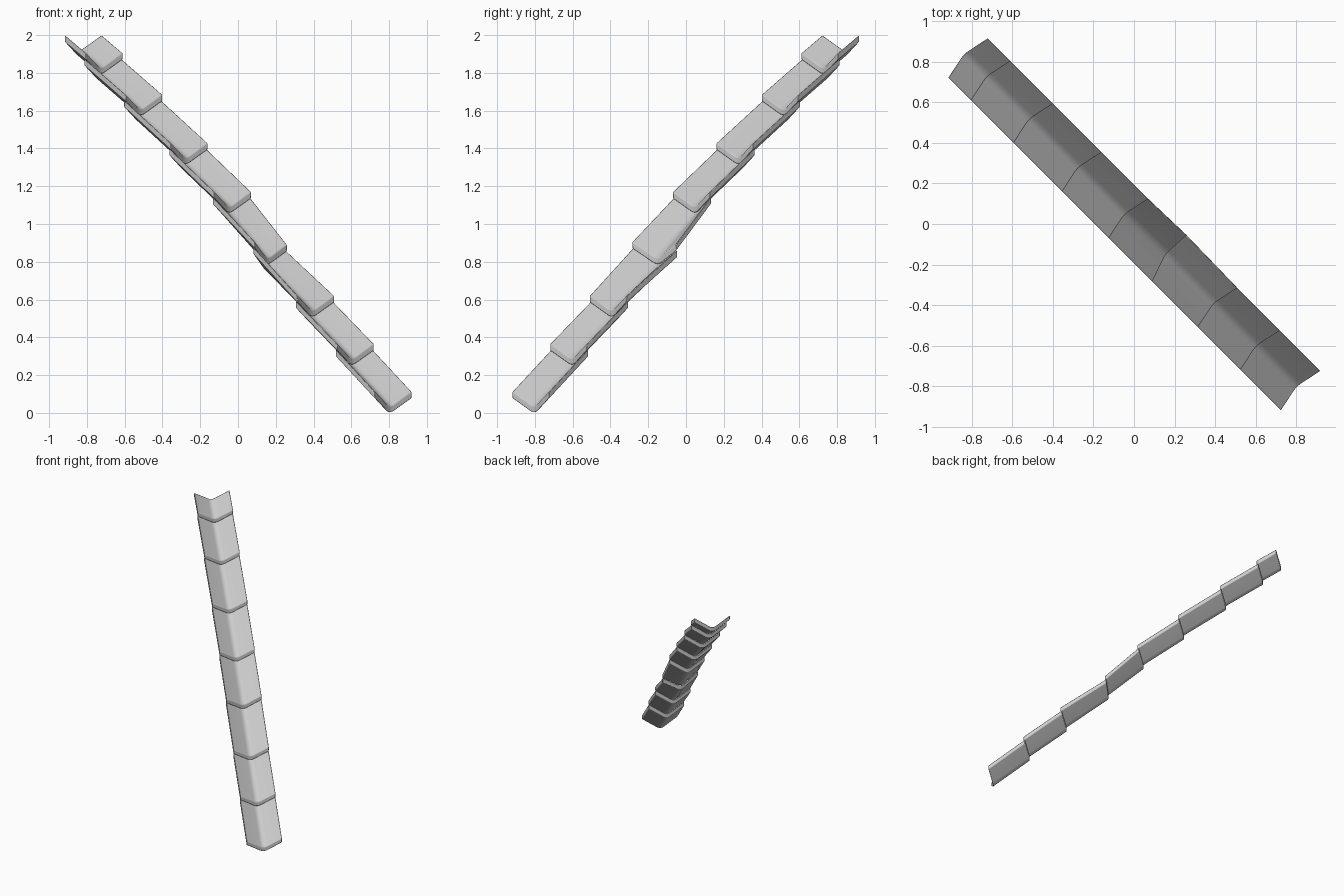
import bpy
import bmesh
from mathutils import Vector

cube = bpy.data.objects.get("Cube")
if cube:
    bpy.data.objects.remove(cube)

# Pale clay material
clay = bpy.data.materials.new("pale_grey_clay")
clay.use_nodes = True
colour = (0.6, 0.6, 0.6, 1)
clay.diffuse_color = colour
clay.node_tree.nodes["Principled BSDF"].inputs["Base Color"].default_value = colour

THICK = 0.035                                 # measured straight down
DEPTH = 0.088                                 # depth of the valley fold
SINK = Vector((-0.23, 0.23, -0.95))           # direction the fold drops in
REACH = [-0.61, -0.40, -0.16, 0.07, 0.285, 0.51, 0.72, 0.92]
HEIGHT = [1.905, 1.685, 1.428, 1.17, 0.905, 0.62, 0.365, 0.112]


def section(left, right, steps=6, bend=0.2):
    """V cross-section with a rounded fold."""
    fold = (left + right) / 2 + SINK * DEPTH
    a, b = fold.lerp(left, bend), fold.lerp(right, bend)
    arc = [a.lerp(fold, i / steps).lerp(fold.lerp(b, i / steps), i / steps)
           for i in range(steps + 1)]
    return [left] + arc + [right]


def make_tile(name, lower, upper):
    bm = bmesh.new()
    low, high = ([bm.verts.new(p) for p in section(*end)] for end in (lower, upper))
    for i in range(len(low) - 1):
        bm.faces.new((low[i], low[i + 1], high[i + 1], high[i]))
    # Thicken straight down, so the ends stay plumb
    extruded = bmesh.ops.extrude_face_region(bm, geom=bm.faces[:])
    moved = [g for g in extruded["geom"] if isinstance(g, bmesh.types.BMVert)]
    bmesh.ops.translate(bm, verts=moved, vec=(0, 0, -THICK))
    bmesh.ops.recalc_face_normals(bm, faces=bm.faces[:])
    mesh = bpy.data.meshes.new(name)
    bm.to_mesh(mesh)
    bm.free()
    mesh.materials.append(clay)
    tile = bpy.data.objects.new(name, mesh)
    bpy.context.collection.objects.link(tile)

    bevel = tile.modifiers.new("soft_edges", 'BEVEL')
    bevel.width = 0.004
    bevel.segments = 2
    bevel.limit_method = 'ANGLE'
    bevel.angle_limit = 0.7

    bpy.ops.object.select_all(action='DESELECT')
    tile.select_set(True)
    bpy.context.view_layer.objects.active = tile
    bpy.ops.object.shade_smooth_by_angle(angle=0.6)


# Outer corners of each tile's lower end
ends = [[Vector((r, 0.195 - r, z)), Vector((r - 0.195, -r, z))]
        for r, z in zip(REACH, HEIGHT)]
ends[4][0] += Vector((-0.025, 0.035, -0.015))  # one tile sits askew

# Each tile tucks under the one above; the top tile is cut short
for k, lower in enumerate(ends):
    if k == 0:
        upper = [p + Vector((-0.112, 0.112, 0.095)) for p in lower]
    else:
        upper = []
        for p, above in zip(lower, ends[k - 1]):
            tucked = above - Vector((0, 0, THICK + 0.002))
            upper.append(tucked + (tucked - p).normalized() * 0.015)
    make_tile(f"valley_tile_{k + 1}", lower, upper)
